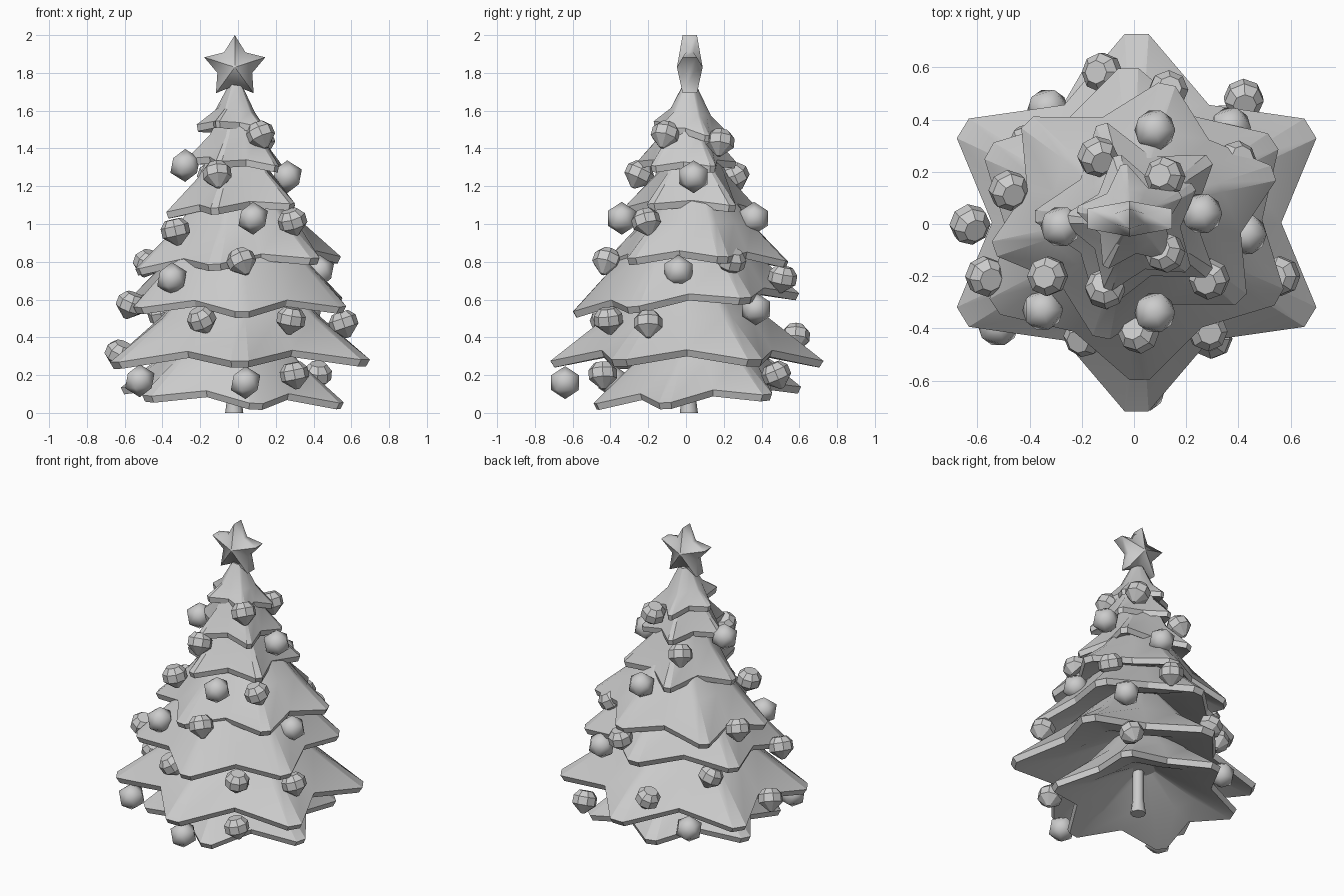
import bpy, bmesh, math, random
from mathutils import Vector, Matrix

random.seed(4)
cube = bpy.data.objects.get("Cube")
if cube:
    bpy.data.objects.remove(cube, do_unlink=True)

grey = bpy.data.materials.new("light_grey")
grey.use_nodes = True
grey.diffuse_color = (0.6, 0.6, 0.6, 1)
grey.node_tree.nodes["Principled BSDF"].inputs["Base Color"].default_value = (0.6, 0.6, 0.6, 1)


def finish(name, bm, smooth=None):
    """Turn a bmesh into a named object; smooth is the sharp-edge angle in degrees."""
    bmesh.ops.recalc_face_normals(bm, faces=bm.faces[:])
    mesh = bpy.data.meshes.new(name)
    bm.to_mesh(mesh)
    bm.free()
    mesh.materials.append(grey)
    obj = bpy.data.objects.new(name, mesh)
    bpy.context.collection.objects.link(obj)
    if smooth:
        bpy.ops.object.select_all(action='DESELECT')
        obj.select_set(True)
        bpy.context.view_layer.objects.active = obj
        bpy.ops.object.shade_smooth_by_angle(angle=math.radians(smooth))


def loft(bm, rings):
    """Skin a list of equal-length point rings and cap both ends."""
    rows = [[bm.verts.new(p) for p in ring] for ring in rings]
    n = len(rows[0])
    for a, b in zip(rows, rows[1:]):
        for i in range(n):
            j = (i + 1) % n
            bm.faces.new((a[i], a[j], b[j], b[i]))
    bm.faces.new(rows[0])
    bm.faces.new(rows[-1])


def tier(name, points, r, valley, squash, z, height, turn, cx, cy, slope_x, slope_y):
    """Star-shaped branch skirt with blunt tips, a thick rim and a shallow underside."""
    def ring(tip_scale, valley_scale, dz, valley_lift):
        pts = []
        for k in range(points):
            a = math.radians(turn) + math.tau * k / points
            blunt = 0.06
            for da, rad, lift in ((-blunt, r * tip_scale, 0), (blunt, r * tip_scale, 0),
                                  (math.pi / points, r * valley_scale, valley_lift)):
                x, y = rad * math.cos(a + da), rad * math.sin(a + da) * squash
                pts.append((x + cx, y + cy, z + dz + lift + slope_x * x + slope_y * y))
        return pts
    lift = 0.07 * r
    bm = bmesh.new()
    loft(bm, [
        ring(0.12, 0.11, 0.43 * height, 0),
        ring(0.79 * valley, 0.68 * valley, 0.14 * height, 0),
        ring(0.97, 0.97 * valley, -0.02, lift),
        ring(1.0, valley, 0.015, lift),
        ring(0.83 * valley, 0.75 * valley, 0.42 * height, 0.01),
        ring(0.19, 0.17, height, 0),
    ])
    finish(name, bm, 25)


# Branch tiers: points, radius, valley ratio, depth squash, rim height,
# skirt height, turn, centre, tilt
tiers = [
    (6, 0.61, 0.73, 0.91, 0.08, 0.50, 42, -0.03, 0.06, -0.05, 0.07),
    (6, 0.77, 0.72, 0.94, 0.26, 0.58, 30, 0.01, 0.005, 0.01, 0),
    (6, 0.63, 0.78, 0.95, 0.57, 0.55, 32, 0, 0, 0, 0.08),
    (6, 0.56, 0.75, 0.89, 0.78, 0.50, 17, 0, 0.05, 0.06, 0),
    (5, 0.37, 0.65, 1.0, 1.07, 0.45, 36, -0.01, 0.03, 0.06, -0.02),
    (5, 0.27, 0.66, 1.0, 1.31, 0.36, 32, 0, 0, -0.08, 0),
    (5, 0.21, 0.64, 1.0, 1.49, 0.24, 26, -0.01, 0.02, -0.12, -0.15),
]
for i, spec in enumerate(tiers):
    tier(f"branch_tier_{i + 1}", *spec)

# Trunk
bm = bmesh.new()
loft(bm, [[(rad * math.cos(math.tau * k / 8) - 0.02, rad * math.sin(math.tau * k / 8) + 0.015, h)
           for k in range(8)] for rad, h in ((0.048, 0), (0.035, 0.1), (0.035, 1.5))])
finish("trunk", bm, 50)

# Star topper: thick blunt tips, thin inner corners and a raised centre
bm = bmesh.new()
centre = Vector((-0.017, 0.02, 1.83))
sides = []
for s in (-1, 1):
    rim = []
    for k in range(10):
        a = math.pi / 2 + math.pi * k / 5
        rad, depth = (0.17, 0.038) if k % 2 == 0 else (0.097, 0.02)
        rim.append(bm.verts.new(centre + Vector((rad * math.cos(a), s * depth, rad * math.sin(a)))))
    hub = bm.verts.new(centre + Vector((0, s * 0.068, 0)))
    for k in range(10):
        bm.faces.new((rim[k], rim[(k + 1) % 10], hub))
    sides.append(rim)
for k in range(10):
    j = (k + 1) % 10
    bm.faces.new((sides[0][k], sides[0][j], sides[1][j], sides[1][k]))
finish("star_topper", bm, 60)

# Round ornaments
round_spots = [
    (-0.28, -0.01, 1.31), (0.26, 0.04, 1.25), (0.08, -0.34, 1.03), (0.08, 0.36, 1.03),
    (0.43, -0.04, 0.75), (-0.35, -0.33, 0.71), (0.37, 0.37, 0.55),
    (-0.52, -0.39, 0.17), (0.04, -0.64, 0.16), (-0.33, 0.44, 0.2),
]
for i, spot in enumerate(round_spots):
    bm = bmesh.new()
    bmesh.ops.create_icosphere(bm, subdivisions=1, radius=0.087)
    bmesh.ops.transform(bm, matrix=Matrix.Translation(spot), verts=bm.verts[:])
    finish(f"round_ornament_{i + 1}", bm, 60)

# Faceted ornaments: flat crown, straight belt and pointed base
facet_spots = [
    (0.12, -0.11, 1.47), (0.12, 0.18, 1.43), (-0.11, -0.25, 1.26), (-0.14, 0.26, 1.25),
    (0.29, -0.21, 1.01), (-0.33, -0.2, 0.96), (0.02, -0.42, 0.8), (0.39, 0.24, 0.8),
    (-0.48, 0.13, 0.79), (-0.40, 0.31, 0.52), (0.13, 0.51, 0.71), (-0.57, -0.2, 0.57),
    (-0.19, -0.43, 0.49), (0.28, -0.41, 0.49), (0.56, -0.2, 0.47),
    (-0.12, 0.58, 0.4), (-0.63, 0, 0.31), (0.3, -0.44, 0.2), (0.42, 0.48, 0.2),
]
for i, spot in enumerate(facet_spots):
    bm = bmesh.new()
    loft(bm, [[(rad * math.cos(math.tau * k / 8), rad * math.sin(math.tau * k / 8), h)
               for k in range(8)]
              for rad, h in ((0.045, 0.065), (0.075, 0.03), (0.075, -0.02), (0.012, -0.075))])
    tilt = Matrix.Rotation(random.uniform(-0.5, 0.5), 4, 'X') @ Matrix.Rotation(random.uniform(-0.5, 0.5), 4, 'Y')
    bmesh.ops.transform(bm, matrix=Matrix.Translation(spot) @ tilt, verts=bm.verts[:])
    finish(f"faceted_ornament_{i + 1}", bm)
